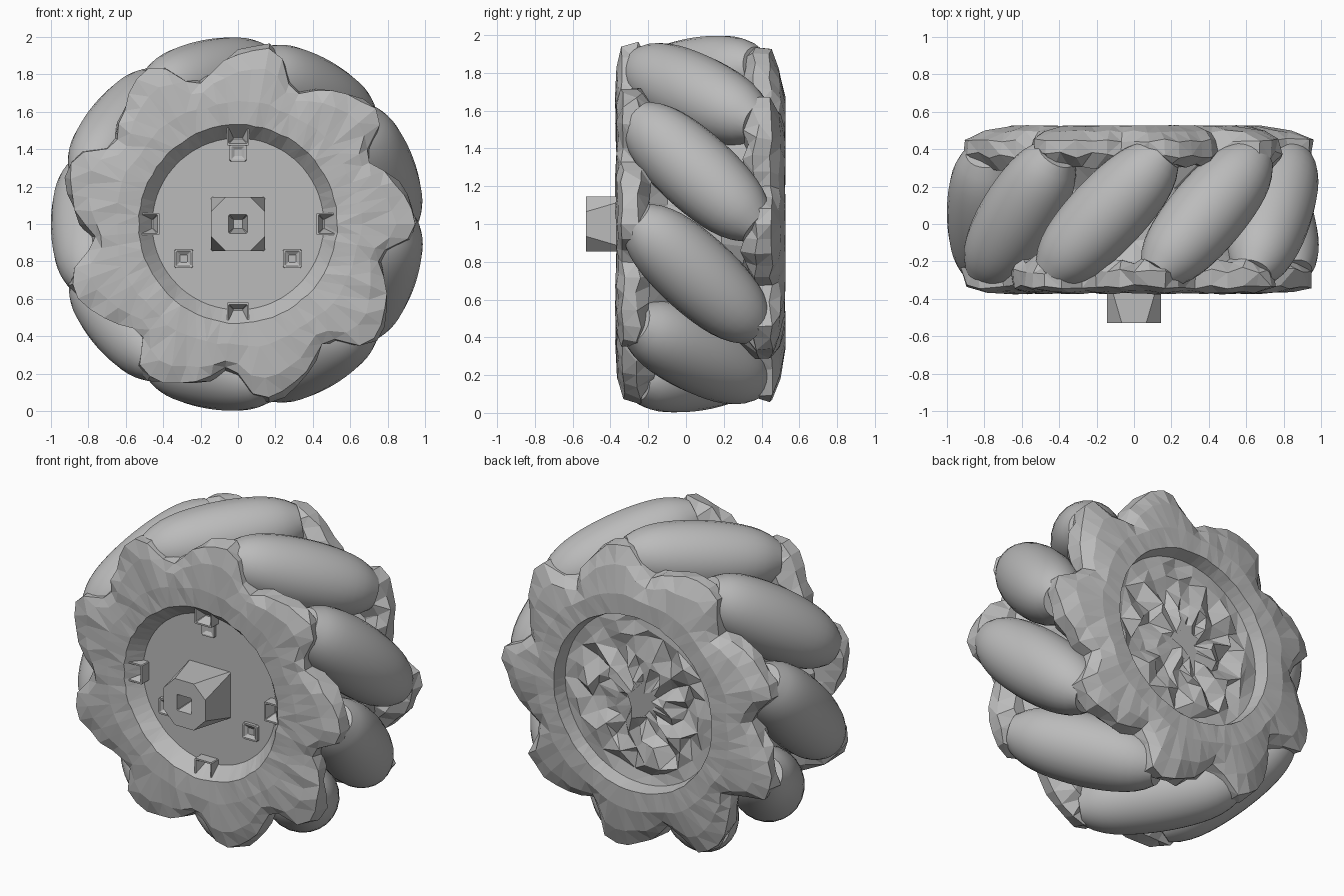
import bpy
import bmesh
import math
import random
from mathutils import Vector

random.seed(4)
if "Cube" in bpy.data.objects:
    bpy.data.objects.remove(bpy.data.objects["Cube"])

COUNT = 9                         # rollers around the wheel
STEP = math.tau / COUNT
FIRST = math.radians(20.5)        # angle of the first roller
SWING = math.radians(20)          # how far a roller's ends lead and trail its middle
TILT = math.radians(44)
AXIS_R = 0.79

grey = bpy.data.materials.new("plain_grey")
grey.use_nodes = True
grey.diffuse_color = (0.5, 0.5, 0.5, 1)
grey.node_tree.nodes["Principled BSDF"].inputs["Base Color"].default_value = (0.5, 0.5, 0.5, 1)


def loft(name, rings, closed=False, smooth=False):
    """Skin a list of equal-sized rings of points; cap the ends unless closed."""
    bm = bmesh.new()
    rows = [[bm.verts.new(p) for p in ring] for ring in rings]
    n = len(rows[0])
    pairs = list(zip(rows, rows[1:]))
    if closed:
        pairs.append((rows[-1], rows[0]))
    else:
        bm.faces.new(rows[0])
        bm.faces.new(rows[-1])
    for a, b in pairs:
        for i in range(n):
            j = (i + 1) % n
            bm.faces.new((a[i], a[j], b[j], b[i]))
    bmesh.ops.recalc_face_normals(bm, faces=bm.faces)
    if not smooth:
        bmesh.ops.triangulate(bm, faces=[f for f in bm.faces if len(f.verts) == 4])
    mesh = bpy.data.meshes.new(name)
    bm.to_mesh(mesh)
    bm.free()
    mesh.materials.append(grey)
    obj = bpy.data.objects.new(name, mesh)
    bpy.context.collection.objects.link(obj)
    if smooth:
        bpy.ops.object.select_all(action='DESELECT')
        obj.select_set(True)
        bpy.context.view_layer.objects.active = obj
        bpy.ops.object.shade_smooth_by_angle(angle=math.radians(35))
    return obj


def rough(amount):
    return random.uniform(-amount, amount)


def wheel_ring(radius, y, n, noise=0.0):
    """Ring about the wheel axle; radius may be a function of the angle."""
    ring = []
    for i in range(n):
        a = math.tau * i / n
        r = (radius(a) if callable(radius) else radius) + rough(noise)
        ring.append(Vector((r * math.cos(a), y + rough(noise), 1 + r * math.sin(a))))
    return ring


def lobed(phase, turn, low, high):
    """Sawtooth outline: a slow fall from each bearing, then a steep rise."""
    def radius(a):
        u = (turn * (a - phase) / STEP) % 1
        c = 1 - (u / 0.68) ** 1.4 if u < 0.68 else min(1, (u - 0.68) / 0.22)
        return low + (high - low) * c
    return radius


def side_plate(name, phase, turn, section):
    """Ring-shaped side plate from (low radius, high radius, y, roughness) rows."""
    rings = [wheel_ring(lobed(phase, turn, lo, hi), y, 72, noise) for lo, hi, y, noise in section]
    return loft(name, rings, closed=True)


# Side plates with bearing lobes
side_plate("front_plate", FIRST + SWING, 1, [
    (0.45, 0.45, -0.27, 0), (0.53, 0.53, -0.365, 0.004), (0.64, 0.66, -0.372, 0.005),
    (0.71, 0.84, -0.362, 0.007), (0.75, 0.95, -0.335, 0.012), (0.76, 0.96, -0.25, 0.02),
    (0.72, 0.86, -0.19, 0.03), (0.5, 0.5, -0.2, 0)])
side_plate("back_plate", FIRST - SWING, -1, [
    (0.52, 0.52, 0.41, 0), (0.545, 0.545, 0.525, 0.003), (0.65, 0.67, 0.524, 0.004),
    (0.71, 0.84, 0.495, 0.008), (0.75, 0.95, 0.45, 0.012), (0.76, 0.95, 0.37, 0.02),
    (0.72, 0.86, 0.31, 0.03), (0.5, 0.5, 0.32, 0)])

# Inner drum, flared toward the plates
loft("inner_drum", [
    wheel_ring(0.5, -0.28, 40), wheel_ring(0.6, -0.27, 40),
    wheel_ring(0.75, -0.2, 40, 0.03), wheel_ring(0.67, -0.08, 40, 0.02),
    wheel_ring(0.67, 0.2, 40, 0.02), wheel_ring(0.75, 0.32, 40, 0.03),
    wheel_ring(0.56, 0.4, 40)])

# Crumpled floor of the back recess
floor = [wheel_ring(0.54, 0.38, 26), wheel_ring(0.53, 0.44, 26)]
for r, noise in ((0.46, 0.02), (0.38, 0.045), (0.29, 0.045), (0.2, 0.045), (0.1, 0.035)):
    floor.append(wheel_ring(r, 0.44, 26, noise))
loft("back_recess_floor", floor)

# Barrel rollers, shaped so that together they roll on one circle
HALF = 0.445
for k in range(COUNT):
    a = FIRST + k * STEP
    out = Vector((math.cos(a), 0, math.sin(a)))
    along = Vector((math.sin(a), 0, -math.cos(a))) * math.sin(TILT)
    along.y = math.cos(TILT)
    side = along.cross(out)
    centre = out * AXIS_R + Vector((0, 0.055, 1))
    rings = []
    for i in range(17):
        s = i / 8 - 1
        r = 1 - math.hypot(AXIS_R, HALF * s * math.sin(TILT))
        r *= 1 - 0.3 * s ** 6
        rings.append([centre + along * s * HALF + (out * math.cos(t) + side * math.sin(t)) * r
                      for t in (math.tau * j / 24 for j in range(24))])
    loft(f"roller_{k + 1}", rings, smooth=True)


def square_ring(x, z, half, cut, y):
    """Square with its corners cut off, facing the front."""
    h, c = half, half - cut
    corners = [(h, -c), (h, c), (c, h), (-c, h), (-h, c), (-h, -c), (-c, -h), (c, -h)]
    return [Vector((x + px, y, z + pz)) for px, pz in corners]


def socket(name, x, z, half, cut, y_front, hole, depth):
    """Square post with a tapering square hole in its front."""
    return loft(name, [
        square_ring(x, z, half, 0.004, -0.27), square_ring(x, z, half, cut, y_front),
        square_ring(x, z, hole, 0.004, y_front),
        square_ring(x, z, hole * 0.5, 0.002, y_front + depth)])


# Axle hub and the small sockets around the front recess
socket("axle_hub", 0, 1, 0.145, 0.08, -0.53, 0.05, 0.12)
for i, label in enumerate(("left", "top", "right", "bottom")):
    a = i * math.pi / 2
    socket(f"{label}_socket", 0.48 * math.cos(a), 1 + 0.48 * math.sin(a),
           0.06, 0.005, -0.345, 0.05, 0.06)
socket("top_tab", 0, 1.38, 0.045, 0.01, -0.3, 0.035, 0.012)
for sign, label in ((1, "left"), (-1, "right")):
    socket(f"{label}_tray", sign * 0.29, 0.815, 0.05, 0.01, -0.3, 0.04, 0.015)
